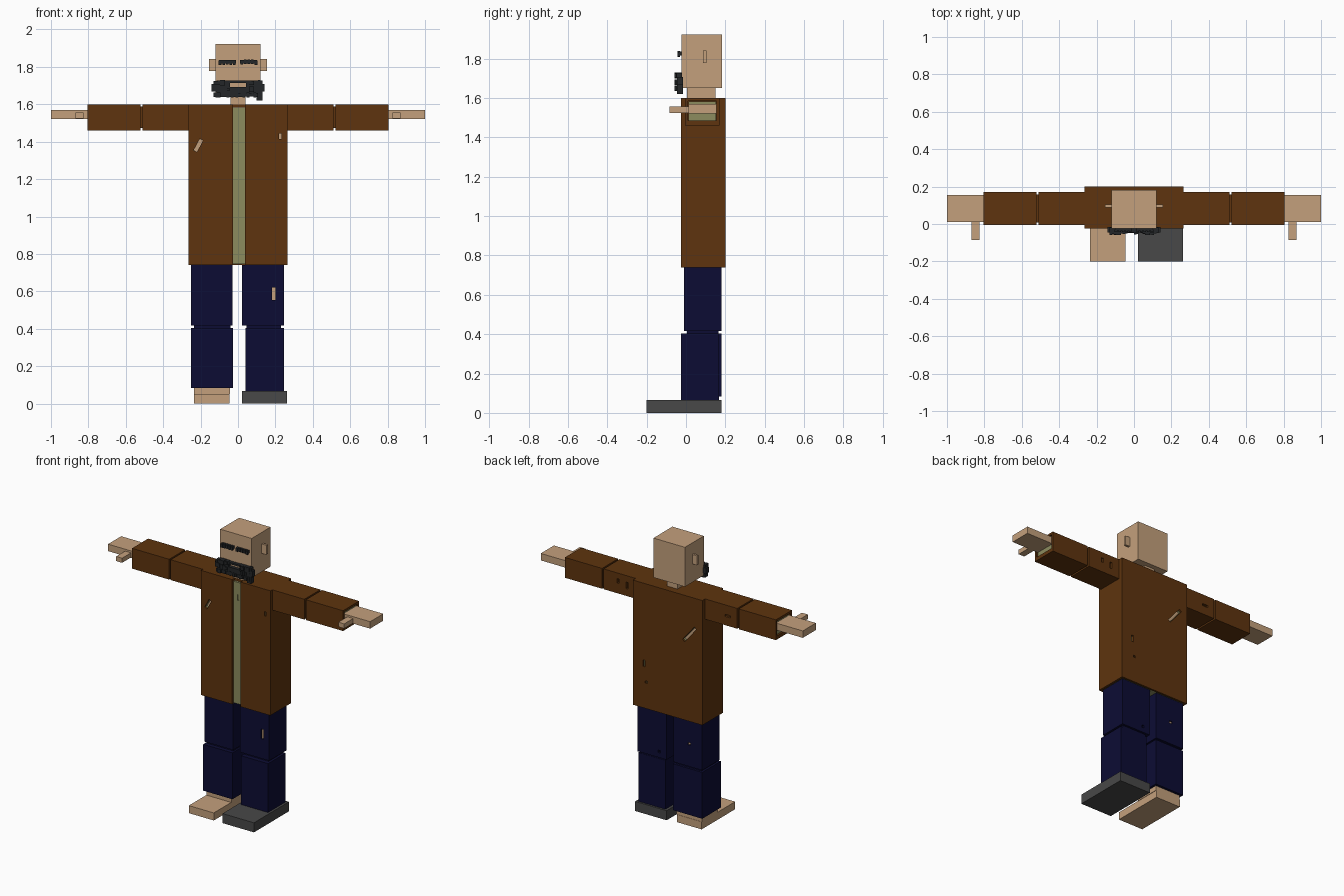
import bpy, math, random

random.seed(4)


def material(name, r, g, b):
    m = bpy.data.materials.new(name)
    m.diffuse_color = (r, g, b, 1)
    return m


SKIN = material("skin", 0.552, 0.352, 0.202)
BROWN = material("coat_brown", 0.112, 0.034, 0.0044)
OLIVE = material("shirt_olive", 0.262, 0.262, 0.114)
NAVY = material("trouser_navy", 0.0037, 0.0037, 0.034)
GREY = material("shoe_grey", 0.065, 0.065, 0.065)
HAIR = material("hair_black", 0.017, 0.019, 0.021)


def box(name, mat, x0, x1, y0, y1, z0, z1, tilt=0):
    """Box given by its limits, optionally tilted in the front plane."""
    bpy.ops.mesh.primitive_cube_add(size=1, location=((x0 + x1) / 2, (y0 + y1) / 2, (z0 + z1) / 2))
    ob = bpy.context.object
    ob.name = name
    ob.scale = (abs(x1 - x0), y1 - y0, z1 - z0)
    ob.rotation_euler.y = math.radians(tilt)
    bpy.ops.object.transform_apply(location=False, rotation=True, scale=True)
    if mat:
        ob.data.materials.append(mat)
    return ob


def cut(ob, *limits):
    """Cut a box-shaped hole out of an object."""
    cutter = box("cutter", None, *limits)
    cutter.hide_render = True
    mod = ob.modifiers.new("hole", 'BOOLEAN')
    mod.operation = 'DIFFERENCE'
    mod.solver = 'EXACT'
    mod.object = cutter
    bpy.context.view_layer.objects.active = ob
    bpy.ops.object.modifier_apply(modifier=mod.name)
    bpy.data.objects.remove(cutter)


# Coat: hollow, open at the bottom and down the front
coat = box("coat", BROWN, -0.265, 0.265, -0.025, 0.2, 0.74, 1.6)
cut(coat, -0.25, 0.25, -0.012, 0.187, 0.7, 1.585)
cut(coat, -0.027, 0.038, -0.1, 0.002, 0.7, 1.7)
shirt = box("shirt", OLIVE, -0.247, 0.247, -0.01, 0.185, 0.745, 1.583)
cut(shirt, 0.002, 0.018, -0.05, -0.005, 1.46, 1.5)
box("chest", SKIN, -0.235, 0.235, 0.003, 0.172, 0.77, 1.57)

# Tears through coat and shirt
for tear in [(-0.222, -0.202, -0.1, 0.05, 1.345, 1.415, 28),
             (0.218, 0.232, -0.1, 0.05, 1.415, 1.445),
             (-0.176, -0.156, 0.15, 0.3, 1.27, 1.41, -40),
             (0.172, 0.188, 0.15, 0.3, 1.025, 1.07),
             (0.155, 0.171, 0.15, 0.3, 0.915, 0.93)]:
    cut(coat, *tear)
    cut(shirt, *tear)

# Arms: sleeve tubes, shirt cuffs, hands and thumbs
for side, s in (("left", -1), ("right", 1)):
    def span(a, b):
        return (a, b) if s > 0 else (-b, -a)
    upper = box(side + "_upper_sleeve", BROWN, *span(0.262, 0.51), -0.005, 0.17, 1.46, 1.6)
    lower = box(side + "_lower_sleeve", BROWN, *span(0.522, 0.805), -0.005, 0.17, 1.46, 1.6)
    cut(lower, *span(0.55, 0.9), 0.01, 0.155, 1.485, 1.585)
    box(side + "_elbow", BROWN, *span(0.5, 0.53), 0.008, 0.157, 1.473, 1.587)
    box(side + "_cuff", OLIVE, *span(0.56, 0.795), 0.012, 0.153, 1.487, 1.583)
    box(side + "_hand", SKIN, *span(0.78, 1.0), 0.012, 0.155, 1.522, 1.57)
    box(side + "_thumb", SKIN, *span(0.825, 0.87), -0.085, 0.012, 1.525, 1.557)
    # Small tears on the back of the sleeves
    if s > 0:
        cut(upper, 0.392, 0.408, 0.155, 0.2, 1.53, 1.56)
        cut(upper, 0.322, 0.338, 0.155, 0.2, 1.51, 1.555)
    else:
        cut(upper, -0.46, -0.415, 0.155, 0.2, 1.52, 1.535)

# Legs
left_thigh = box("left_thigh", NAVY, -0.25, -0.03, -0.01, 0.18, 0.417, 0.742)
box("left_knee", NAVY, -0.235, -0.04, 0.005, 0.165, 0.39, 0.43)
box("left_shin", NAVY, -0.25, -0.027, -0.022, 0.18, 0.083, 0.403)
right_thigh = box("right_thigh", NAVY, 0.022, 0.245, -0.01, 0.18, 0.417, 0.742)
box("right_knee", NAVY, 0.045, 0.23, 0.005, 0.165, 0.39, 0.43)
box("right_shin", NAVY, 0.04, 0.247, -0.025, 0.167, 0.06, 0.403)

# Trouser tears with skin behind
box("left_thigh_skin", SKIN, -0.17, -0.13, 0.15, 0.17, 0.55, 0.6)
cut(left_thigh, -0.172, -0.128, 0.148, 0.172, 0.548, 0.602)
cut(left_thigh, -0.16, -0.14, 0.16, 0.3, 0.565, 0.582)
box("right_thigh_skin", SKIN, 0.17, 0.215, 0.0, 0.02, 0.54, 0.635)
cut(right_thigh, 0.168, 0.217, -0.002, 0.022, 0.538, 0.637)
cut(right_thigh, 0.183, 0.2, -0.1, 0.01, 0.553, 0.62)
cut(right_thigh, 0.07, 0.086, 0.165, 0.3, 0.45, 0.468)

# One bare foot, one shoe
box("bare_foot", SKIN, -0.235, -0.045, -0.2, 0.165, 0.0, 0.052)
box("bare_ankle", SKIN, -0.235, -0.042, -0.01, 0.163, 0.05, 0.09)
box("shoe", GREY, 0.022, 0.262, -0.2, 0.18, 0.0, 0.066)

# Head, neck and ears
box("neck", SKIN, -0.04, 0.04, 0.005, 0.15, 1.58, 1.66)
box("head", SKIN, -0.12, 0.12, -0.023, 0.183, 1.65, 1.922)
for s in (-1, 1):
    box("ear", SKIN, s * 0.137 - 0.018, s * 0.137 + 0.018, 0.087, 0.103, 1.777, 1.842)

# Brows: a bar with small uneven tufts
for s in (-1, 1):
    box("brow", HAIR, s * 0.057 - 0.045, s * 0.057 + 0.045, -0.036, -0.02, 1.817, 1.837)
    for i in range(5):
        x = s * (0.02 + 0.019 * i)
        z = 1.825 + random.uniform(-0.004, 0.004)
        box("brow_tuft", HAIR, x - 0.007, x + 0.007, -0.044, -0.03, z - 0.012, z + 0.012)

# Beard: moustache, cheeks and chin around the mouth
for limits in [(-0.115, -0.042, 1.655, 1.728), (0.042, 0.115, 1.655, 1.728),
               (-0.05, 0.05, 1.65, 1.693), (-0.05, 0.05, 1.714, 1.726),
               (-0.142, -0.11, 1.668, 1.708), (0.11, 0.142, 1.668, 1.708),
               (0.1, 0.132, 1.62, 1.67)]:
    box("beard", HAIR, limits[0], limits[1], -0.046, -0.015, limits[2], limits[3])

# Ragged tufts over the beard
for i in range(22):
    x = -0.125 + 0.25 * i / 21
    for z in (1.65, 1.68, 1.715):
        if z > 1.66 and abs(x) < 0.05:
            continue
        h = random.uniform(0.008, 0.015)
        d = random.uniform(0.045, 0.06)
        box("beard_tuft", HAIR, x - 0.007, x + 0.007, -d, -0.02, z - h, z + h)
